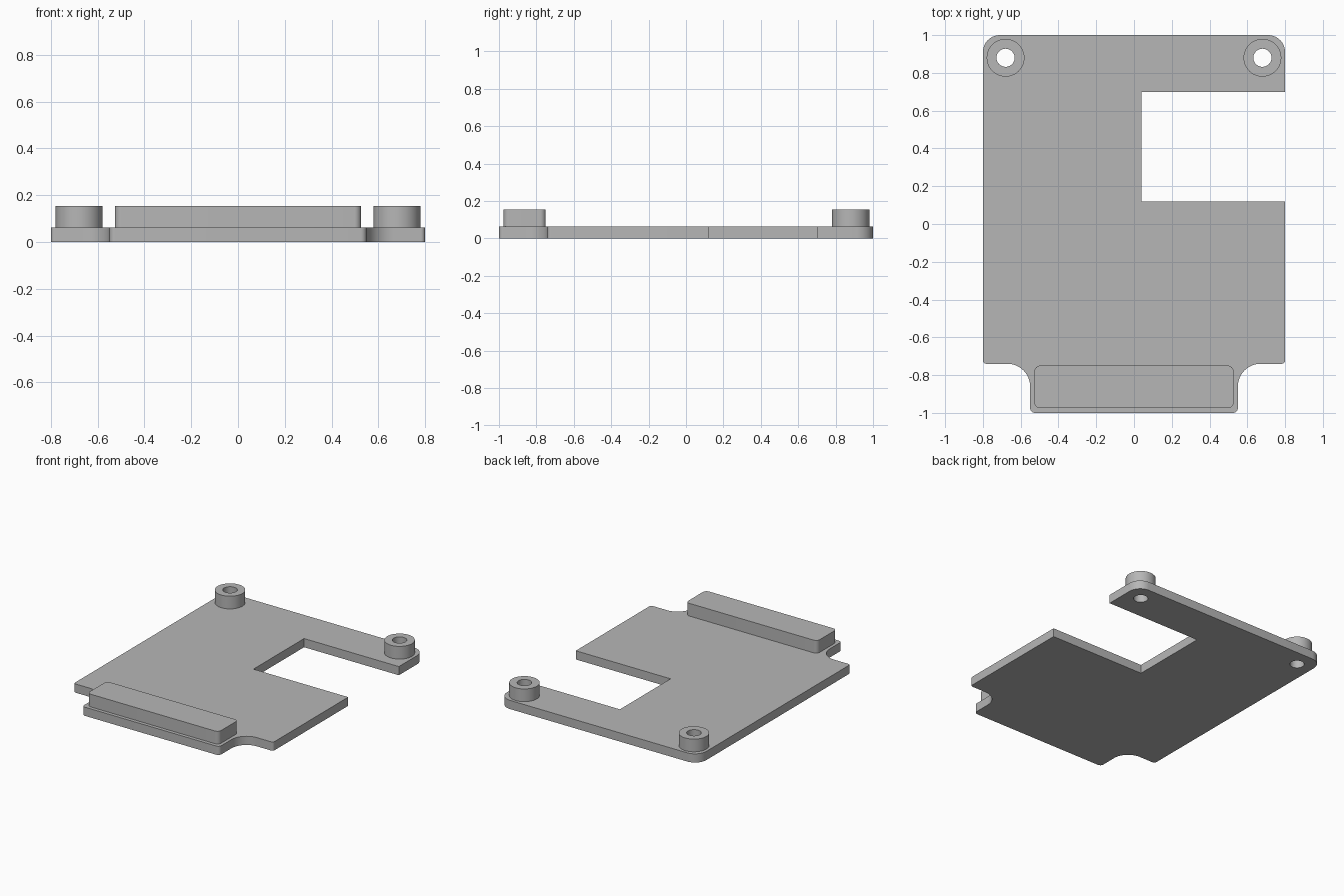
import bpy
import bmesh
import math
from mathutils import Vector

cube = bpy.data.objects.get("Cube")
if cube:
    bpy.data.objects.remove(cube, do_unlink=True)

PLATE_TOP = 0.063
PART_TOP = 0.155
BOSS_X, BOSS_Y = 0.68, 0.88
BOSS_R, HOLE_R = 0.10, 0.048

grey = bpy.data.materials.new("plain grey")
grey.use_nodes = True
grey.diffuse_color = (0.47, 0.47, 0.47, 1)
grey.node_tree.nodes["Principled BSDF"].inputs["Base Color"].default_value = grey.diffuse_color


def rounded(corners, steps=10):
    """Outline from (x, y, radius) corners, each rounded by a tangent arc."""
    points = []
    for i, (x, y, r) in enumerate(corners):
        p = Vector((x, y))
        if r == 0:
            points.append(p)
            continue
        a = (Vector(corners[i - 1][:2]) - p).normalized()
        b = (Vector(corners[(i + 1) % len(corners)][:2]) - p).normalized()
        # All corners are square, so the arc centre lies on the diagonal
        centre = p + (a + b) * r
        for k in range(steps + 1):
            t = math.pi / 2 * k / steps
            points.append(centre - b * r * math.cos(t) - a * r * math.sin(t))
    return points


def circle(x, y, r, n=48):
    return [Vector((x + r * math.cos(math.tau * k / n), y + r * math.sin(math.tau * k / n)))
            for k in range(n)]


def slab(name, outlines, z0, z1):
    """Solid between two heights; inner outlines become through holes."""
    curve = bpy.data.curves.new(name + " profile", 'CURVE')
    curve.dimensions = '2D'
    curve.fill_mode = 'BOTH'
    curve.extrude = (z1 - z0) / 2
    for outline in outlines:
        spline = curve.splines.new('POLY')
        spline.points.add(len(outline) - 1)
        for point, p in zip(spline.points, outline):
            point.co = (p.x, p.y, 0, 1)
        spline.use_cyclic_u = True
    temp = bpy.data.objects.new(name + " profile", curve)
    bpy.context.collection.objects.link(temp)
    mesh = bpy.data.meshes.new_from_object(temp.evaluated_get(bpy.context.evaluated_depsgraph_get()))
    bpy.data.objects.remove(temp, do_unlink=True)
    bpy.data.curves.remove(curve)

    # Weld caps to walls and set the base height
    bm = bmesh.new()
    bm.from_mesh(mesh)
    bmesh.ops.remove_doubles(bm, verts=bm.verts, dist=1e-5)
    bmesh.ops.translate(bm, verts=bm.verts, vec=(0, 0, (z0 + z1) / 2))
    bmesh.ops.recalc_face_normals(bm, faces=bm.faces)
    bm.to_mesh(mesh)
    bm.free()
    mesh.name = name
    mesh.materials.clear()
    mesh.materials.append(grey)
    obj = bpy.data.objects.new(name, mesh)
    bpy.context.collection.objects.link(obj)
    bpy.ops.object.select_all(action='DESELECT')
    obj.select_set(True)
    bpy.context.view_layer.objects.active = obj
    bpy.ops.object.shade_smooth_by_angle(angle=math.radians(30))
    return obj


# Base plate: mirrored front tab and back corners, with a notch in the left side
side = [(0.55, -1, 0.025), (0.55, -0.74, 0.12), (0.80, -0.74, 0.018)]
notch = [(0.80, 0.12, 0), (0.04, 0.12, 0), (0.04, 0.70, 0), (0.80, 0.70, 0)]
back = [(0.80, 1, 0.09), (-0.80, 1, 0.09)]
outline = side + notch + back + [(-x, y, r) for x, y, r in reversed(side)]
holes = [circle(s * BOSS_X, BOSS_Y, HOLE_R) for s in (-1, 1)]
slab("base_plate", [rounded(outline)] + holes, 0, PLATE_TOP)

# Hollow standoffs at the back corners
for label, s in (("right", -1), ("left", 1)):
    x = s * BOSS_X
    slab(label + "_standoff", [circle(x, BOSS_Y, BOSS_R), circle(x, BOSS_Y, HOLE_R)],
         PLATE_TOP, PART_TOP)

# Raised bar on the front tab
bar = [(-0.527, -0.975, 0.03), (0.527, -0.975, 0.03), (0.527, -0.75, 0.03), (-0.527, -0.75, 0.03)]
slab("front_bar", [rounded(bar)], PLATE_TOP, PART_TOP)
